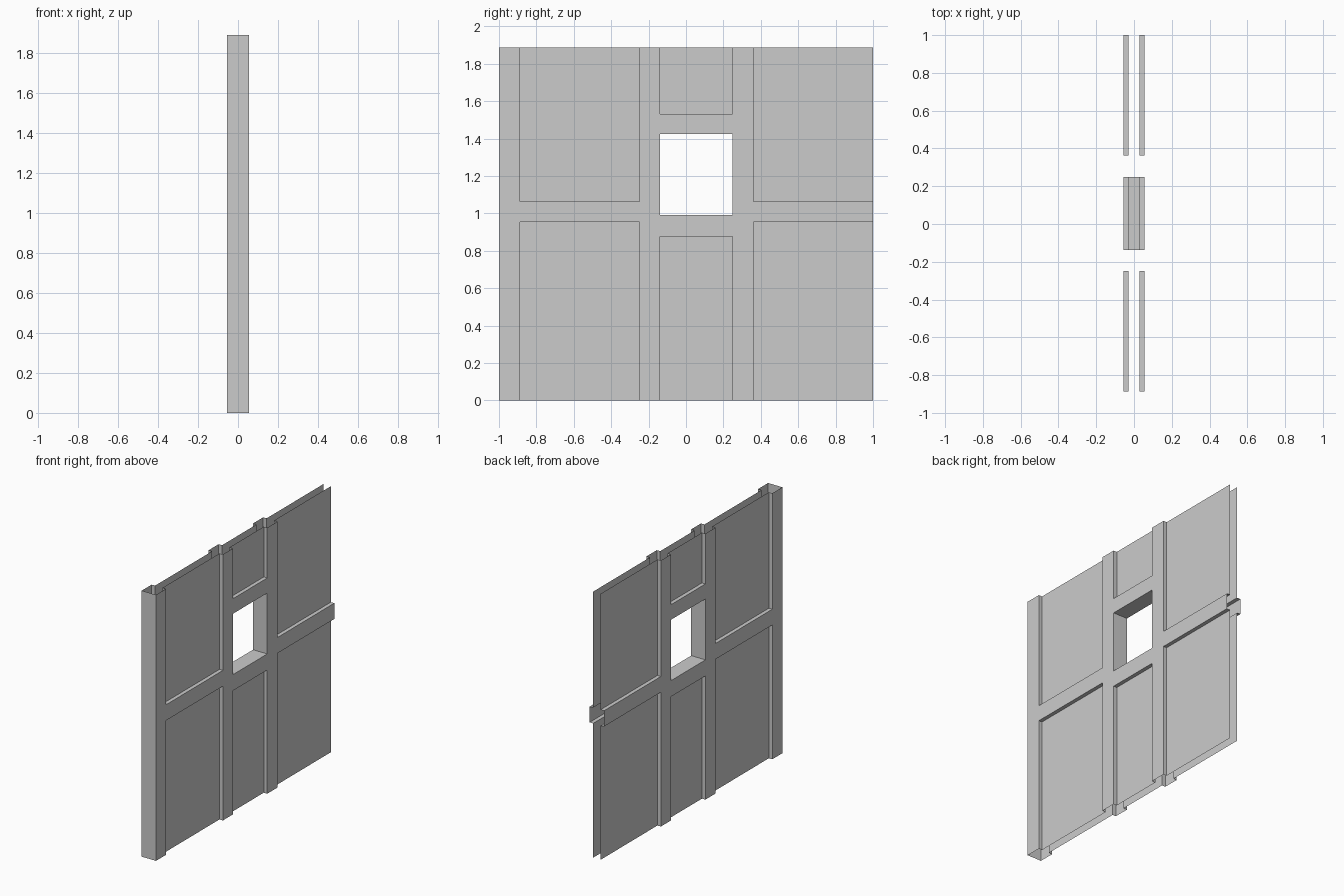
import bpy, bmesh

if "Cube" in bpy.data.objects:
    bpy.data.objects.remove(bpy.data.objects["Cube"])

FRAME, PANEL, H = 0.056, 0.029, 1.888    # half thicknesses and height
Y = [-1, -0.888, -0.249, -0.138, 0.248, 0.362, 1]
Z = [0, 0.878, 0.953, 0.992, 1.065, 1.424, 1.531, H]

# Recessed panels as (y0, y1, z0, z1); the rest is raised frame
panels = [(y0, y1, z0, z1)
          for y0, y1 in ((Y[1], Y[2]), (Y[5], Y[6]))
          for z0, z1 in ((0, 0.953), (1.065, H))]
panels += [(Y[3], Y[4], 0, 0.878), (Y[3], Y[4], 1.531, H)]
window = (Y[3], Y[4], 0.992, 1.424)


def inside(y, z, r):
    return r[0] < y < r[1] and r[2] < z < r[3]


def depth(i, j):
    """Half thickness of a grid cell: 0 in the opening, None off the open edges."""
    if i < 0:
        return 0                          # closed end at y = -1
    if i >= len(Y) - 1 or not 0 <= j < len(Z) - 1:
        return None
    y, z = (Y[i] + Y[i + 1]) / 2, (Z[j] + Z[j + 1]) / 2
    if inside(y, z, window):
        return 0
    return PANEL if any(inside(y, z, p) for p in panels) else FRAME


bm = bmesh.new()


def quad(*pts):
    bm.faces.new([bm.verts.new(p) for p in pts])


def step(a, b, p, q):
    """Wall between neighbouring cells of different depth along edge p-q."""
    if a is None or b is None or a == b:
        return
    spans = [(-FRAME, FRAME)] if 0 in (a, b) else [(a, b), (-a, -b)]
    for s, t in spans:
        quad((s, *p), (s, *q), (t, *q), (t, *p))


for i in range(-1, len(Y) - 1):
    for j in range(len(Z) - 1):
        d = depth(i, j)
        y1, z0, z1 = Y[i + 1], Z[j], Z[j + 1]
        # Vertical returns, including the closed end
        step(d, depth(i + 1, j), (y1, z0), (y1, z1))
        if i < 0:
            continue
        y0 = Y[i]
        # Front and back skins
        if d:
            for x in (-d, d):
                quad((x, y0, z0), (x, y1, z0), (x, y1, z1), (x, y0, z1))
        # Horizontal ledges
        step(d, depth(i, j + 1), (y0, z1), (y1, z1))

bmesh.ops.remove_doubles(bm, verts=bm.verts, dist=1e-4)
bmesh.ops.recalc_face_normals(bm, faces=bm.faces)
# Outer skin must face away from the middle plane
ref = max(bm.faces, key=lambda f: f.calc_center_median().x)
if ref.normal.x < 0:
    bmesh.ops.reverse_faces(bm, faces=bm.faces)

mesh = bpy.data.meshes.new("window_wall")
bm.to_mesh(mesh)
bm.free()
wall = bpy.data.objects.new("window_wall", mesh)
bpy.context.collection.objects.link(wall)
